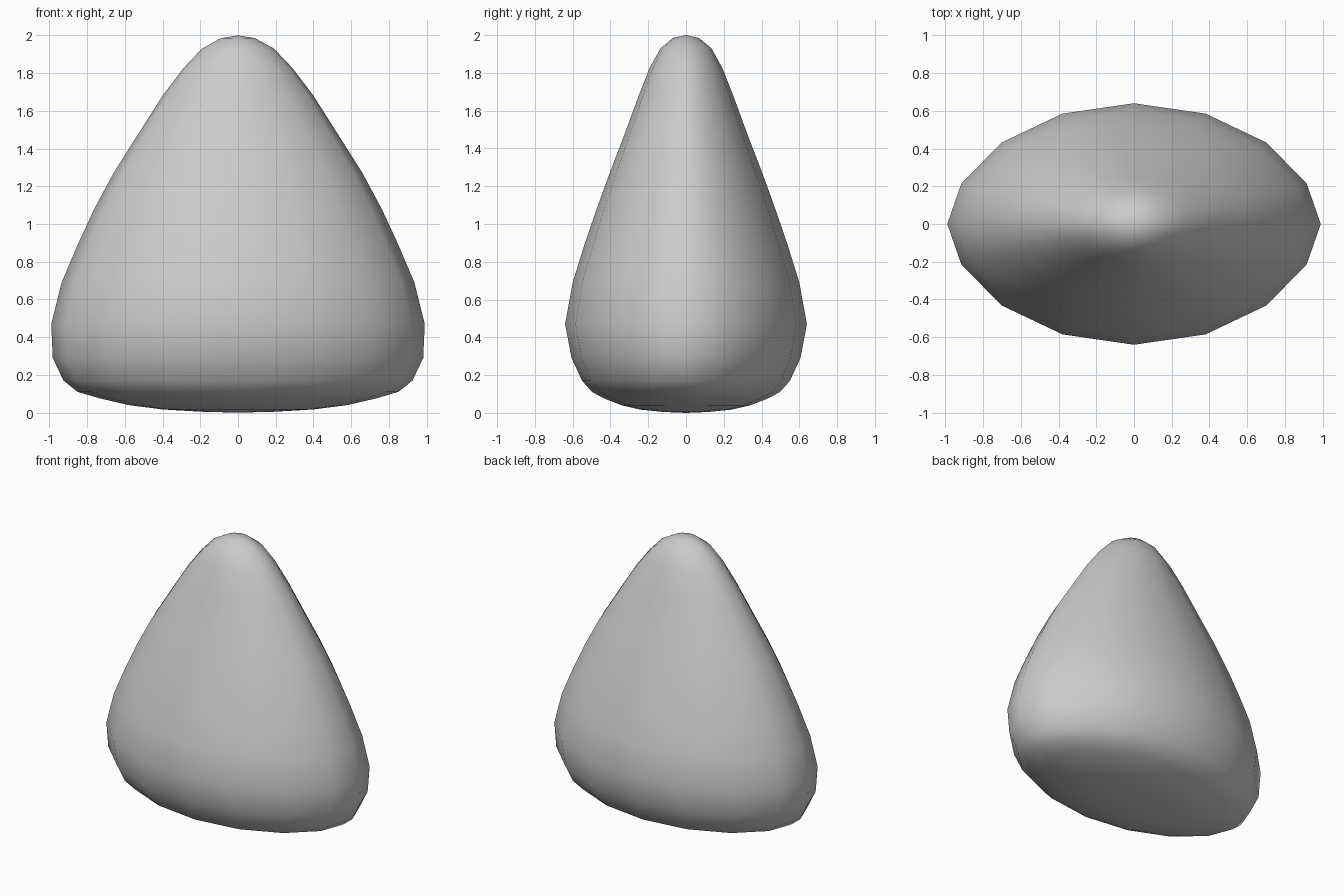
import bpy, bmesh, math

if "Cube" in bpy.data.objects:
    bpy.data.objects.remove(bpy.data.objects["Cube"])

# Rings from underside to tip: half width x, half depth y, height z
RINGS = [
    (0.20, 0.12, 0.005), (0.40, 0.24, 0.017), (0.58, 0.34, 0.04),
    (0.73, 0.43, 0.075), (0.85, 0.497, 0.11), (0.925, 0.55, 0.17),
    (0.982, 0.606, 0.29), (0.99, 0.64, 0.47), (0.935, 0.60, 0.69),
    (0.85, 0.538, 0.89), (0.762, 0.473, 1.08), (0.66, 0.404, 1.27),
    (0.54, 0.331, 1.46), (0.40, 0.25, 1.68), (0.29, 0.193, 1.825),
    (0.19, 0.135, 1.93), (0.09, 0.068, 1.985),
]
SIDES = 16


def ring(bm, rx, ry, z):
    """Oval with slightly pinched ends."""
    verts = []
    for i in range(SIDES):
        a = 2 * math.pi * i / SIDES
        s = math.sin(a)
        y = ry * math.copysign(abs(s) ** 1.13, s)
        verts.append(bm.verts.new((rx * math.cos(a), y, z)))
    return verts


# Rounded, flattened cone body
bm = bmesh.new()
loops = [ring(bm, *r) for r in RINGS]
bottom = bm.verts.new((0, 0, 0))
tip = bm.verts.new((0, 0, 2))
for i in range(SIDES):
    j = (i + 1) % SIDES
    for lo, hi in zip(loops, loops[1:]):
        bm.faces.new((lo[i], lo[j], hi[j], hi[i]))
    bm.faces.new((bottom, loops[0][j], loops[0][i]))
    bm.faces.new((tip, loops[-1][i], loops[-1][j]))
bmesh.ops.recalc_face_normals(bm, faces=bm.faces)
for f in bm.faces:
    f.smooth = True

mesh = bpy.data.meshes.new("rounded_cone")
bm.to_mesh(mesh)
bm.free()
body = bpy.data.objects.new("rounded_cone", mesh)
bpy.context.collection.objects.link(body)
